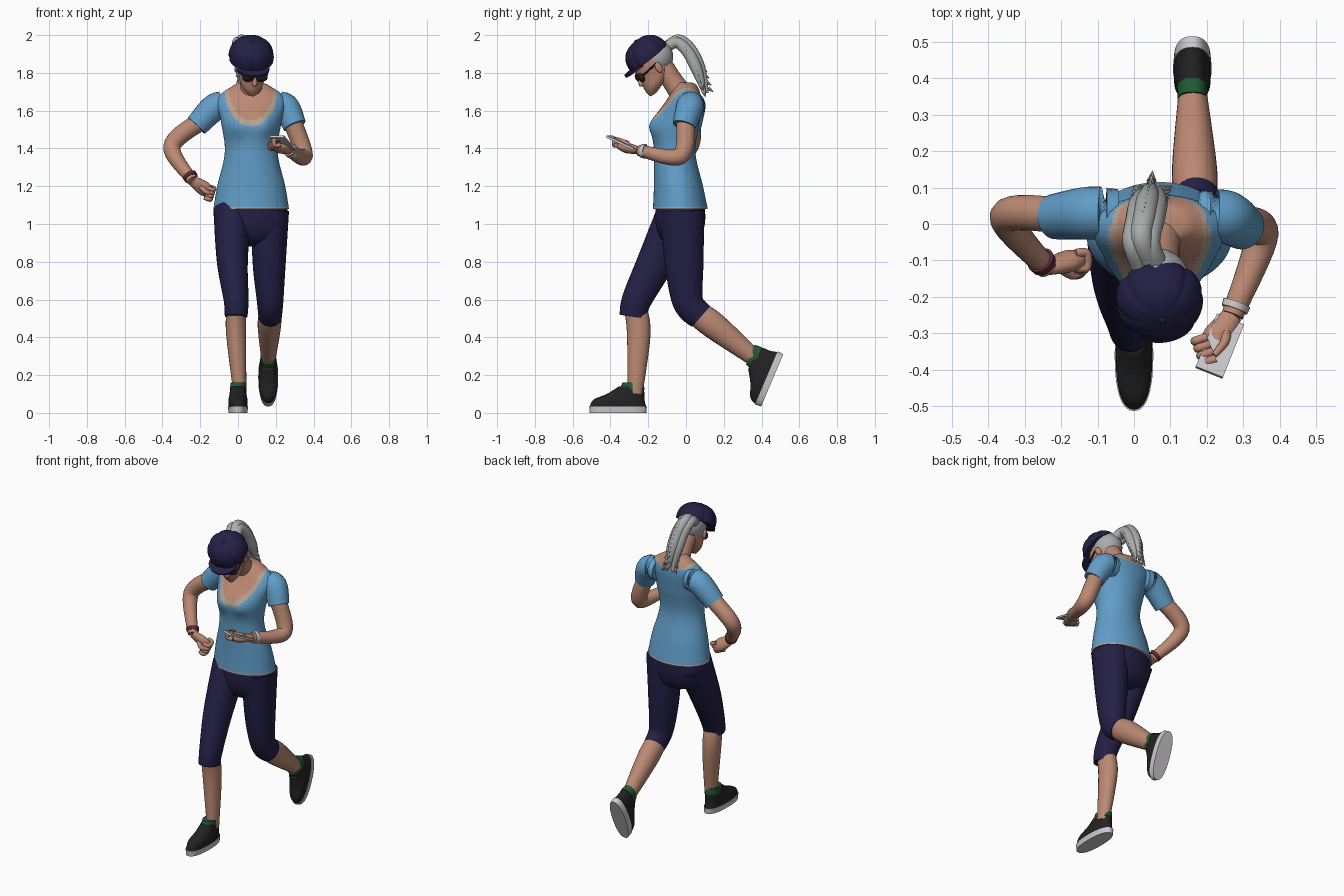
import bpy, bmesh, math
from mathutils import Vector, Matrix

if "Cube" in bpy.data.objects:
    bpy.data.objects.remove(bpy.data.objects["Cube"])


def material(name, r, g, b):
    m = bpy.data.materials.new(name)
    m.use_nodes = True
    m.diffuse_color = (r, g, b, 1)
    m.node_tree.nodes["Principled BSDF"].inputs["Base Color"].default_value = m.diffuse_color
    return m


shirt = material("shirt_blue", .12, .34, .58)
trim = material("trim_beige", .45, .36, .28)
skin = material("skin", .5, .25, .17)
navy = material("navy", .017, .014, .06)
grey = material("hair_grey", .4, .41, .41)
black = material("black", .016, .016, .016)
green = material("collar_green", .015, .1, .035)
white = material("pale_grey", .6, .58, .6)
maroon = material("maroon", .12, .02, .04)
lip = material("lip", .33, .11, .09)
made = []


def finish(name, mat, bm, pose_matrix=None):
    bmesh.ops.recalc_face_normals(bm, faces=bm.faces)
    mesh = bpy.data.meshes.new(name)
    bm.to_mesh(mesh)
    bm.free()
    if pose_matrix:
        mesh.transform(pose_matrix)
    mesh.materials.append(mat)
    ob = bpy.data.objects.new(name, mesh)
    bpy.context.collection.objects.link(ob)
    made.append(ob)
    return ob


def spline(keys, steps):
    """Smooth rows through key sections, each a position and one or two radii."""
    rows = []
    for i in range(len(keys) - 1):
        around = keys[max(i - 1, 0)], keys[i], keys[i + 1], keys[min(i + 2, len(keys) - 1)]
        for s in range(steps):
            t = s / steps
            rows.append([q + t / 2 * (r - p + t * (2 * p - 5 * q + 4 * r - n + t * (3 * (q - r) + n - p)))
                         for p, q, r, n in zip(*around)])
    return rows + [list(keys[-1])]


def loft(name, mat, keys, sides=24, steps=6, flat=False, pose_matrix=None, lobes=0, power=1, ratio=1):
    """Skin elliptical sections along a path; flat keeps the sections level."""
    rows = spline(keys, steps)
    points = [Vector(row[:3]) for row in rows]
    across = Vector((1, 0, 0))
    if abs((points[-1] - points[0]).normalized().x) > .9:
        across = Vector((0, 1, 0))
    bm = bmesh.new()
    rings = []
    for i, row in enumerate(rows):
        tangent = (points[min(i + 1, len(points) - 1)] - points[max(i - 1, 0)]).normalized()
        side = (across - tangent * across.dot(tangent)).normalized()
        up = tangent.cross(side)
        if flat:
            side, up = Vector((1, 0, 0)), Vector((0, 1, 0))
        depth = row[4] if len(row) > 4 else row[3] * ratio
        ring = []
        for j in range(sides):
            angle = math.tau * j / sides
            c, s = (math.copysign(abs(f(angle)) ** power, f(angle)) for f in (math.cos, math.sin))
            groove = 1 - .05 * abs(math.cos(lobes * angle / 2)) ** 12 if lobes else 1
            ring.append(bm.verts.new(points[i] + (side * c * row[3] + up * s * depth) * groove))
        rings.append(ring)
    for low, high in zip(rings, rings[1:]):
        for j in range(sides):
            k = (j + 1) % sides
            bm.faces.new((low[j], low[k], high[k], high[j]))
    bm.faces.new(rings[0])
    bm.faces.new(rings[-1])
    return finish(name, mat, bm, pose_matrix)


def limb(name, mat, joints, radii, **options):
    """A rounded tube through joints, with one radius for each joint."""
    return loft(name, mat, [(*joint, radius) for joint, radius in zip(joints, radii)], **options)


def ball(name, mat, centre, radii, pose_matrix=None):
    bm = bmesh.new()
    bmesh.ops.create_uvsphere(bm, u_segments=24, v_segments=14, radius=1,
                              matrix=Matrix.Translation(centre) @ Matrix.Diagonal((*radii, 1)))
    return finish(name, mat, bm, pose_matrix)


def pose(place, pitch, yaw=0):
    return (Matrix.Translation(place) @ Matrix.Rotation(math.radians(yaw), 4, 'Z')
            @ Matrix.Rotation(math.radians(pitch), 4, 'X'))


# Shirt body, with bust, scooped neckline and hem coloured by position
mid = .07
neck_z = 1.73
top = loft("shirt_body", shirt, [
    (mid, -.03, 1.08, .2, .145), (mid, -.04, 1.2, .18, .13), (mid, -.06, 1.38, .14, .11),
    (mid, -.05, 1.54, .16, .12), (mid, -.01, 1.66, .18, .09), (mid, 0, neck_z, .1, .06),
    (mid, -.01, 1.75, .05, .04)], sides=96, steps=14, flat=True)
for v in top.data.vertices:
    if v.co.y < -.05:
        for sign in (-1, 1):
            spread = math.hypot(v.co.x - mid - sign * mid, v.co.z - 1.52) / .06
            v.co.y -= .03 * math.exp(-spread ** 2)
top.data.materials.append(trim)
top.data.materials.append(skin)
for face in top.data.polygons:
    x, y, z = face.center
    scoop = .04 + .14 * min(max(-y / .04, 0), 1)
    away = math.hypot((x - mid) / .12, (z - neck_z) / scoop)
    if z < 1.09:
        face.material_index = 1
    elif away < 1.2:
        face.material_index = 2 if away < 1 else 1

# Arms with sleeves and wrist bands
arms = {
    "right": (Vector((-.12, .03, 1.62)), Vector((-.22, .02, 1.52)), Vector((-.35, .02, 1.41)),
              Vector((-.24, -.12, 1.23)), "bracelet", maroon),
    "left": (Vector((.25, .02, 1.62)), Vector((.3, -.01, 1.52)), Vector((.35, -.03, 1.36)),
             Vector((.27, -.25, 1.39)), "wrist_band", white)}
for side, (shoulder, cuff, elbow, wrist, band, colour) in arms.items():
    inner = shoulder.lerp(Vector((mid, .03, 1.64)), .4)
    limb(side + "_sleeve", shirt, [inner, shoulder, cuff], [.065, .073, .062])
    limb(side + "_arm", skin, [shoulder.lerp(cuff, .7), elbow, wrist], [.05, .046, .03], steps=10)
    limb(band, colour, [elbow.lerp(wrist, .85), elbow.lerp(wrist, .93)], [.039, .037], steps=1)


# Hands: palm, curled fingers and thumb
def hand(side, palm, knuckle, step, reach, curl, thumb):
    wrist = arms[side][3]
    limb(side + "_palm", skin, [wrist, wrist.lerp(palm, .6), palm], [.028, .04, .025], ratio=.7)
    for i in range(4):
        base = knuckle + step * i
        path = [base, base + reach, base + reach + curl, base + curl]
        limb(side + "_finger", skin, path, [.012] * 4, sides=10)
    limb(side + "_thumb", skin, [wrist.lerp(palm, .3), *thumb], [.015, .013, .009], sides=10)


hand("right", Vector((-.14, -.09, 1.16)), Vector((-.16, -.08, 1.2)), Vector((-.006, -.006, -.017)),
     Vector((.03, 0, -.01)), Vector((0, -.04, -.01)),
     [Vector((-.17, -.14, 1.17)), Vector((-.14, -.13, 1.16))])
hand("left", Vector((.2, -.35, 1.41)), Vector((.2, -.31, 1.4)), Vector((.008, -.02, .006)),
     Vector((-.03, -.01, 0)), Vector((0, 0, .03)),
     [Vector((.25, -.32, 1.43)), Vector((.22, -.36, 1.45))])

# Handheld device
along = Vector((-.06, -.15, .07)).normalized()
wide = along.cross(Vector((0, 0, 1)).cross(along)).cross(along).normalized()
frame = Matrix((wide, along, wide.cross(along))).transposed().to_4x4()
bm = bmesh.new()
bmesh.ops.create_cube(bm, size=1, matrix=Matrix.Diagonal((.08, .17, .012, 1)))
finish("handheld_device", white, bm, Matrix.Translation((.235, -.335, 1.43)) @ frame)

# Cropped trousers
loft("trouser_hips", navy, [(mid, -.03, 1.1, .19, .13), (mid, -.03, 1, .19, .13),
                            (mid, -.03, .92, .15, .1), (mid, -.03, .88, .05, .04)], sides=40, flat=True)
right_cuff = Vector((-.01, -.28, .51))
left_cuff = Vector((.17, .08, .51))
limb("right_trouser_leg", navy, [Vector((mid - .1, -.03, 1.07)), Vector((-.03, -.16, .8)),
                                 Vector((-.01, -.26, .6)), right_cuff],
     [.1, .082, .066, .06], sides=32, ratio=1.2)
limb("left_trouser_leg", navy, [Vector((mid + .1, -.02, 1.07)), Vector((.165, -.01, .8)),
                                Vector((.17, .01, .59)), left_cuff],
     [.1, .088, .07, .062], sides=32, ratio=1.17)

# Bare lower legs
limb("right_shin", skin, [right_cuff + Vector((0, .01, .05)), Vector((-.01, -.25, .42)), Vector((.01, -.27, .1))],
     [.05, .053, .034], ratio=1.18)
limb("left_shin", skin, [left_cuff + Vector((0, -.04, .03)), Vector((.166, .15, .46)), Vector((.16, .4, .26))],
     [.055, .062, .034], ratio=1.15)

# Shoes: one planted, one lifted behind
for side, ground in (("right", pose((0, -.21, 0), 0)), ("left", pose((.16, .515, .31), 67))):
    shared = dict(sides=40, flat=True, pose_matrix=ground, power=.85)
    loft(side + "_sole", white, [(0, -.15, 0, .05, .15), (0, -.15, .034, .053, .153)], steps=1, **shared)
    loft(side + "_shoe_upper", black, [(0, -.15, .03, .05, .15), (0, -.145, .07, .05, .135),
                                       (0, -.11, .1, .045, .1), (0, -.08, .14, .04, .065)], **shared)
    loft(side + "_shoe_collar", green, [(0, -.076, .12, .042, .066), (0, -.07, .16, .04, .057)],
         steps=1, **shared)

# Neck and head, bowed and turned a little
limb("neck", skin, [Vector((mid, 0, 1.66)), Vector((mid, -.06, 1.74)), Vector((mid, -.12, 1.83))],
     [.07, .056, .056])
tilt = pose((.075, -.175, 1.85), 32, 12)
loft("head", skin, [(0, -.085, -.14, .02, .02), (0, -.045, -.1, .058, .067), (0, -.01, -.04, .072, .095),
                    (0, 0, .02, .078, .103), (0, 0, .08, .065, .085), (0, 0, .11, .01, .01)],
     sides=32, flat=True, pose_matrix=tilt)
limb("nose", skin, [Vector((0, -.095, -.02)), Vector((0, -.113, -.06)), Vector((0, -.1, -.075))],
     [.008, .014, .008], sides=12, flat=True, pose_matrix=tilt)
ball("mouth", lip, (0, -.1, -.097), (.022, .01, .008), tilt)
ball("hair", grey, (0, .03, .02), (.084, .095, .09), tilt)
for sign in (-1, 1):
    ball("ear", skin, (sign * .083, 0, -.025), (.01, .018, .03), tilt)
    ball("sunglass_lens", black, (sign * .036, -.1, -.026), (.033, .016, .025), tilt)
    limb("sunglass_arm", black, [Vector((sign * .066, -.09, -.018)), Vector((sign * .084, 0, 0))],
         [.005, .005], sides=8, pose_matrix=tilt)

# Panelled cap with a short brim
cap = pose((mid, -.205, 1.89), 38, 8)
dome = [i * math.pi / 20 for i in range(-1, 10)] + [1.5]
loft("cap_crown", navy, [(0, 0, .1 * math.sin(a), .12 * math.cos(a) ** .8) for a in dome],
     sides=96, steps=2, flat=True, pose_matrix=cap, lobes=8)
loft("cap_brim", navy, [(0, -.09, -.022, .088, .07), (0, -.09, -.008, .088, .07)],
     sides=40, steps=1, flat=True, pose_matrix=cap)
ball("cap_button", navy, (0, 0, .1), (.01, .01, .005), cap)

# Ponytail of three strands with pointed tufts
tail = [(.04, -.11, 1.93, .03), (.02, -.05, 1.96, .03), (.03, .01, 1.91, .032),
        (.04, .06, 1.81, .03), (.05, .1, 1.68, .006)]
for dx, dy in ((-.022, 0), (.022, 0), (0, .014)):
    loft("ponytail_strand", grey, [(x + dx, y + dy, z + dy, r) for x, y, z, r in tail], sides=14)
spine = [Vector(row[:3]) for row in spline(tail, 4)]
for here, after in zip(spine[5:], spine[6:]):
    flow = (after - here).normalized()
    for out in (Vector((-1, 0, 0)), Vector((1, 0, 0)), Vector((0, .8, .5))):
        root = here + out * .03
        limb("ponytail_tuft", grey, [root, root + out * .024 + flow * .034], [.014, .001], sides=6, steps=1)

# Smooth shading that keeps hard edges
bpy.ops.object.select_all(action='DESELECT')
for ob in made:
    ob.select_set(True)
bpy.context.view_layer.objects.active = top
bpy.ops.object.shade_smooth_by_angle(angle=math.radians(40))
